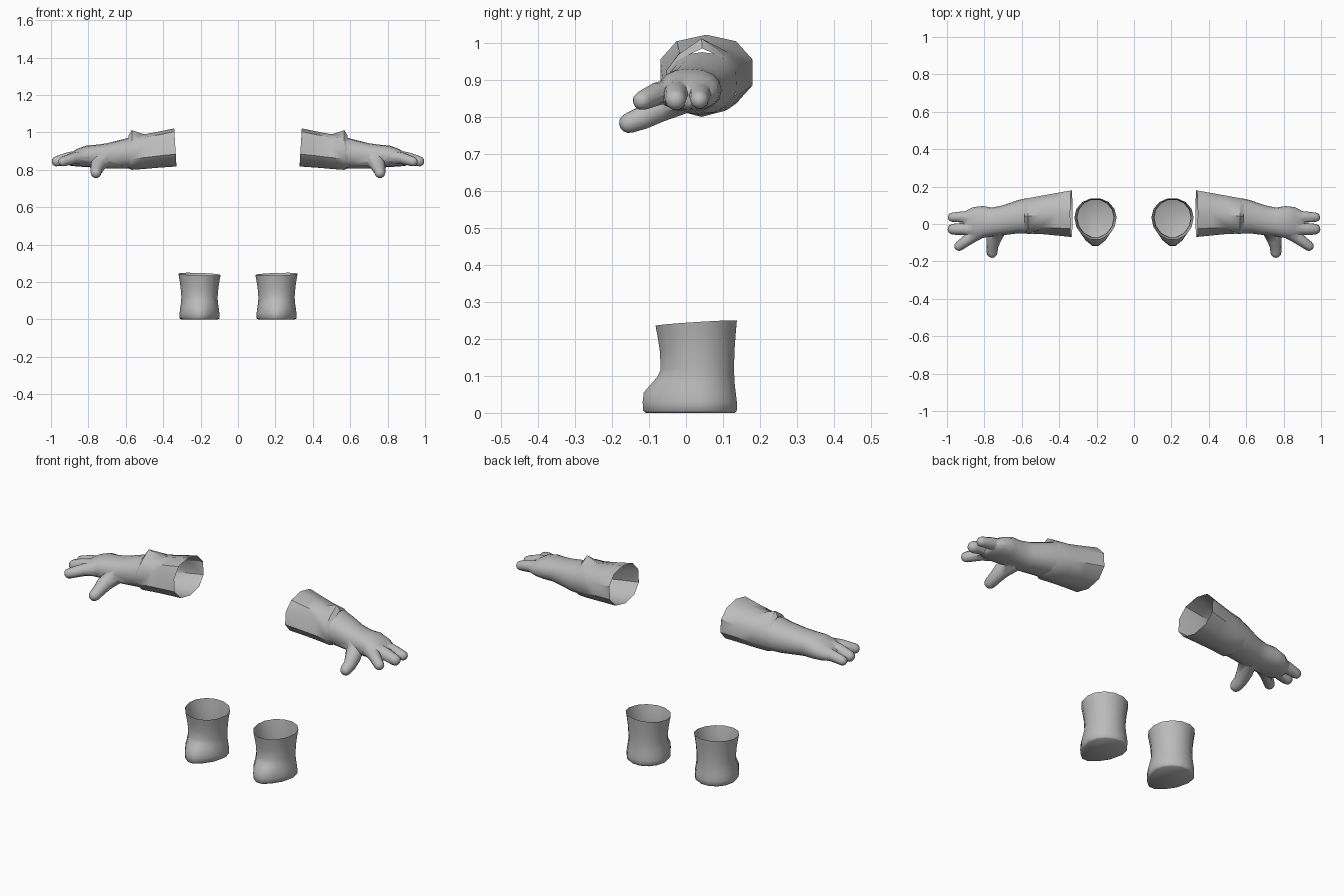
import bpy, bmesh, math
from mathutils import Vector

if "Cube" in bpy.data.objects:
    bpy.data.objects.remove(bpy.data.objects["Cube"])

grey = bpy.data.materials.new("plain grey")
grey.diffuse_color = (0.5, 0.5, 0.5, 1)
grey.use_nodes = True
grey.node_tree.nodes["Principled BSDF"].inputs["Base Color"].default_value = grey.diffuse_color


def loft(name, rings, cap_start=False, cap_end=False):
    """Skin a list of equal-length point rings."""
    bm = bmesh.new()
    vs = [[bm.verts.new(p) for p in r] for r in rings]
    n = len(vs[0])
    for a, b in zip(vs, vs[1:]):
        for i in range(n):
            j = (i + 1) % n
            bm.faces.new((a[i], a[j], b[j], b[i]))
    if cap_start:
        bm.faces.new(vs[0][::-1])
    if cap_end:
        bm.faces.new(vs[-1])
    if cap_start and cap_end:
        bmesh.ops.recalc_face_normals(bm, faces=bm.faces)
    me = bpy.data.meshes.new(name)
    bm.to_mesh(me)
    bm.free()
    me.materials.append(grey)
    ob = bpy.data.objects.new(name, me)
    bpy.context.collection.objects.link(ob)
    return ob


def oval_x(x, y0, y1, z0, z1, n, power=1.0):
    """Ring across the arm, first point at the top."""
    out = []
    for i in range(n):
        a = math.tau * i / n
        c, s = math.cos(a), math.sin(a)
        c = math.copysign(abs(c) ** power, c)
        s = math.copysign(abs(s) ** power, s)
        out.append(Vector((x, (y0 + y1) / 2 - s * (y1 - y0) / 2,
                           (z0 + z1) / 2 + c * (z1 - z0) / 2)))
    return out


def digit(name, points, n=10):
    """Round-ended tube along (x, y, z, radius) points."""
    pts = [Vector(p[:3]) for p in points]
    rad = [p[3] for p in points]
    d = (pts[-1] - pts[-2]).normalized()
    r, tip = rad[-1], pts[-1]
    for k in (0.5, 0.8, 0.97):
        pts.append(tip + d * r * k)
        rad.append(r * math.sqrt(1 - k * k))
    rings = []
    for i, p in enumerate(pts):
        t = (pts[min(i + 1, len(pts) - 1)] - pts[max(i - 1, 0)]).normalized()
        u = t.cross(Vector((0, 0, 1))).normalized()
        v = u.cross(t)
        rings.append([p + rad[i] * (u * math.cos(math.tau * k / n) + v * math.sin(math.tau * k / n))
                      for k in range(n)])
    return loft(name, rings, True, True)


def finish(ob, angle):
    """Smooth shading, then mirror to the other side."""
    bpy.ops.object.select_all(action='DESELECT')
    ob.select_set(True)
    bpy.context.view_layer.objects.active = ob
    bpy.ops.object.shade_smooth_by_angle(angle=math.radians(angle))
    m = ob.modifiers.new("Mirror", 'MIRROR')
    m.use_mirror_merge = False


# Forearm and palm
arm_profile = [(0.575, -.05, .138, .808, .975), (0.62, -.05, .128, .806, .962),
               (0.70, -.06, .10, .808, .942), (0.76, -.066, .088, .812, .934),
               (0.81, -.075, .096, .815, .930), (0.86, -.08, .09, .818, .912),
               (0.895, -.07, .072, .822, .890), (0.915, -.05, .055, .83, .875)]
arm = loft("arm", [oval_x(*p, 16, 0.9) for p in arm_profile], True, True)

# Fingers and thumb, fused into the palm
digits = [
    digit("outer_finger", [(.84, .038, .866, .034), (.91, .038, .858, .03), (.97, .036, .846, .025)]),
    digit("middle_finger", [(.84, -.025, .872, .036), (.91, -.027, .862, .033), (.967, -.028, .846, .029)]),
    digit("index_finger", [(.82, -.04, .868, .036), (.88, -.078, .862, .031), (.935, -.118, .844, .026)]),
    digit("thumb", [(.725, -.02, .85, .046), (.75, -.08, .822, .04), (.758, -.12, .796, .032), (.759, -.152, .784, .029)]),
]
for d in digits:
    m = arm.modifiers.new("Fuse", 'BOOLEAN')
    m.operation, m.solver, m.object = 'UNION', 'EXACT', d
dg = bpy.context.evaluated_depsgraph_get()
arm_mesh = bpy.data.meshes.new_from_object(arm.evaluated_get(dg))
arm.modifiers.clear()
arm.data = arm_mesh
for d in digits:
    bpy.data.objects.remove(d)
# Open the arm where it enters the cuff
bm = bmesh.new()
bm.from_mesh(arm_mesh)
bmesh.ops.delete(bm, geom=[f for f in bm.faces if f.calc_center_median().x < .58 and f.normal.x < -.9],
                 context='FACES')
bm.to_mesh(arm_mesh)
bm.free()
finish(arm, 70)

# Sleeve: open at the inner end, pinched peak on top of the cuff
sleeve_profile = [(.335, -.075, .185, .818, 1.022), (.42, -.066, .17, .812, 1.005),
                  (.50, -.058, .155, .805, .99), (.568, -.058, .142, .80, .985),
                  (.585, -.05, .138, .807, .972)]
rings = [oval_x(*p, 10, 0.9) for p in sleeve_profile]
rings[3][0].z = 1.012
rings[4][0].z = .985
for r in rings[1:3]:          # fold on the front
    r[2].y += .022
for r in rings[:1]:           # slanted opening
    for p in r:
        p.x += .006 * (p.z - .92) / .1
finish(loft("sleeve", rings), 40)

# Boot: (z, half width, back y, front y, toe narrowing)
boot_profile = [(0, .098, .134, -.112, .6), (.006, .106, .14, -.12, .6), (.03, .107, .14, -.121, .6),
                (.055, .104, .137, -.118, .55), (.08, .100, .134, -.096, .35),
                (.098, .098, .133, -.08, .15), (.12, .097, .132, -.071, 0),
                (.17, .101, .134, -.073, 0), (.21, .107, .137, -.079, 0), (.242, .113, .14, -.085, 0)]
rings = []
for z, w, back, front, toe in boot_profile:
    ring = []
    for i in range(14):
        a = math.tau * i / 14
        c, s = math.cos(a), math.sin(a)
        mid = .035
        y = mid + s * ((back - mid) if s > 0 else (mid - front))
        x = w * c * (1 - toe * .55 * max(0, -s) ** 2)
        tilt = z / .242 * (.007 * s + .004 * c)
        ring.append((.206 + x, y, z + (tilt if z > .1 else 0)))
    rings.append(ring)
finish(loft("boot", rings, cap_start=True), 50)
